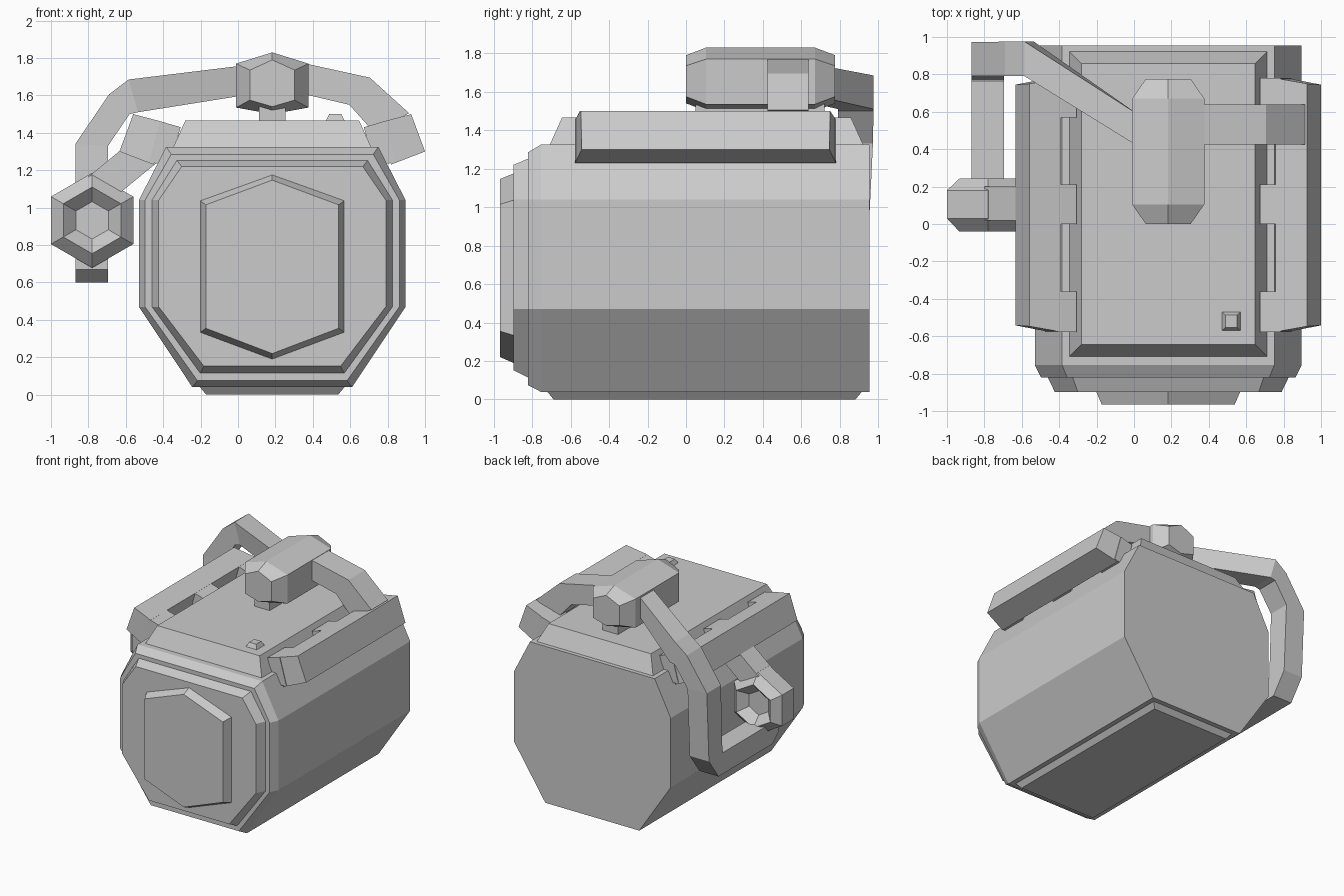
import bpy, bmesh, math

if "Cube" in bpy.data.objects:
    bpy.data.objects.remove(bpy.data.objects["Cube"])

CX = 0.183  # symmetry line of the canister


def loft(name, sections):
    """Skin equal-length point rings and cap both ends, flat faces."""
    bm = bmesh.new()
    rings = [[bm.verts.new(p) for p in s] for s in sections]
    n = len(rings[0])
    for a, b in zip(rings, rings[1:]):
        for i in range(n):
            j = (i + 1) % n
            bm.faces.new((a[i], a[j], b[j], b[i]))
    bm.faces.new(rings[0])
    bm.faces.new(rings[-1])
    bmesh.ops.recalc_face_normals(bm, faces=bm.faces)
    mesh = bpy.data.meshes.new(name)
    bm.to_mesh(mesh)
    bm.free()
    ob = bpy.data.objects.new(name, mesh)
    bpy.context.collection.objects.link(ob)
    return ob


def mirror_ring(y, half):
    """Ring at depth y from (half width, z) pairs, mirrored about CX."""
    right = [(CX + h, y, z) for h, z in half]
    left = [(CX - h, y, z) for h, z in reversed(half) if h > 0]
    return right + left


def rect(z, x0, x1, y0, y1):
    return [(x0, y0, z), (x1, y0, z), (x1, y1, z), (x0, y1, z)]


def slab(name, z0, z1, x0, x1, y0, y1, base_in=0.0, top_in=0.0):
    def r(z, d):
        return rect(z, x0 + d, x1 - d, y0 + d, y1 - d)
    return loft(name, [r(z0, base_in), r(z1, top_in)])


def prism(name, xz, y0, y1):
    return loft(name, [[(x, y, z) for x, z in xz] for y in (y0, y1)])


# Octagonal body with two stepped, bevelled front rims
def octagon(y, mid, top, bottom, z0, z1):
    return mirror_ring(y, [(bottom, z0), (mid, 0.47), (mid, 1.04), (top, z1)])


loft("canister_body", [
    octagon(0.955, 0.713, 0.567, 0.427, 0.04, 1.325),
    octagon(-0.755, 0.713, 0.567, 0.427, 0.04, 1.325),
    octagon(-0.822, 0.68, 0.54, 0.40, 0.075, 1.285),
    octagon(-0.822, 0.643, 0.51, 0.385, 0.115, 1.252),
    octagon(-0.897, 0.607, 0.484, 0.365, 0.152, 1.22),
])

# Hexagonal front panel
def hexring(y, w, z0, z1, z2, z3):
    r = [(w, z1), (w, z2)]
    ring = mirror_ring(y, r)
    return [(CX, y, z0)] + ring[:2] + [(CX, y, z3)] + ring[2:]


loft("front_panel", [hexring(-0.885, 0.39, 0.185, 0.33, 1.04, 1.18),
                     hexring(-0.966, 0.355, 0.22, 0.355, 1.015, 1.147)])

# Base pad, roof plate and button
slab("base_pad", 0.0, 0.045, CX - 0.39, CX + 0.39, -0.725, 0.918, top_in=0.0, base_in=0.037)
slab("roof_plate", 1.31, 1.465, CX - 0.535, CX + 0.535, -0.715, 0.928, top_in=0.07)
slab("roof_button", 1.46, 1.50, 0.468, 0.572, -0.573, -0.467, top_in=0.02)

# Angled side rails with three inner tabs each
for s, side in ((-1, "left"), (1, "right")):
    profile = [(0.573, 1.455, 0), (0.743, 1.50, 0.03), (0.817, 1.30, 0.035), (0.635, 1.23, 0)]
    loft(side + "_side_rail", [
        [(CX + s * h, y0 + k * d, z) for h, z, d in profile]
        for y0, k in ((-0.577, 1), (0.78, -1))])
    tab = [(CX + s * h, z) for h, z in ((0.49, 1.43), (0.60, 1.462), (0.66, 1.245), (0.55, 1.22))]
    for i, (y0, y1) in enumerate(((-0.577, -0.362), (0.0, 0.21), (0.57, 0.78))):
        prism(f"{side}_rail_tab_{i}", tab, y0, y1)

# Hexagonal barrel handle and its neck
end = (0.12, 1.54, 1.575, 1.735, 1.79)
mid = (0.193, 1.50, 1.535, 1.77, 1.83)
loft("top_barrel", [hexring(0.0, *end), hexring(0.105, *mid),
                    hexring(0.67, *mid), hexring(0.776, *end)])
slab("barrel_neck", 1.45, 1.56, CX - 0.07, CX + 0.07, 0.05, 0.72)

# Right arm from barrel to side rail
prism("right_arm", [(0.34, 1.775), (0.705, 1.695), (0.915, 1.505), (0.72, 1.41),
                    (0.595, 1.55), (0.34, 1.61)], 0.425, 0.638)

# Hexagonal ring on the left, recessed on both ends
def nut(y, r):
    return [(-0.78 + r * math.sin(k * math.pi / 3), y, 0.932 + r * math.cos(k * math.pi / 3))
            for k in range(6)]


loft("side_nut", [nut(y, r) for y, r in ((0.03, 0.10), (-0.04, 0.178), (0.03, 0.254),
                                        (0.18, 0.254), (0.242, 0.178), (0.17, 0.10))])
prism("nut_bracket", [(-0.60, 1.33), (-0.80, 1.165), (-0.63, 1.08), (-0.44, 1.235)], 0.02, 0.20)

# Left hose: over the side, down the back, then forward and up into the nut
def across(outer, inner, y0, y1):
    (ox, oz), (ix, iz) = outer, inner
    return [(ox, y0, oz), (ox, y1, oz), (ix, y1, iz), (ix, y0, iz)]


def along(near, far):
    (ny, nz), (fy, fz) = near, far
    return [(-0.87, ny, nz), (-0.87, fy, fz), (-0.695, fy, fz), (-0.695, ny, nz)]


loft("left_hose", [
    across((0.03, 1.76), (0.03, 1.60), 0.41, 0.58),
    across((-0.585, 1.685), (-0.535, 1.51), 0.79, 0.975),
    across((-0.69, 1.605), (-0.58, 1.50), 0.79, 0.975),
    across((-0.87, 1.34), (-0.695, 1.33), 0.79, 0.972),
    along((0.77, 0.78), (0.945, 0.77)),
    along((0.76, 0.775), (0.82, 0.60)),
    along((0.19, 0.775), (0.12, 0.60)),
    along((0.18, 0.78), (0.04, 0.67)),
    along((0.16, 0.80), (0.04, 0.80)),
])
